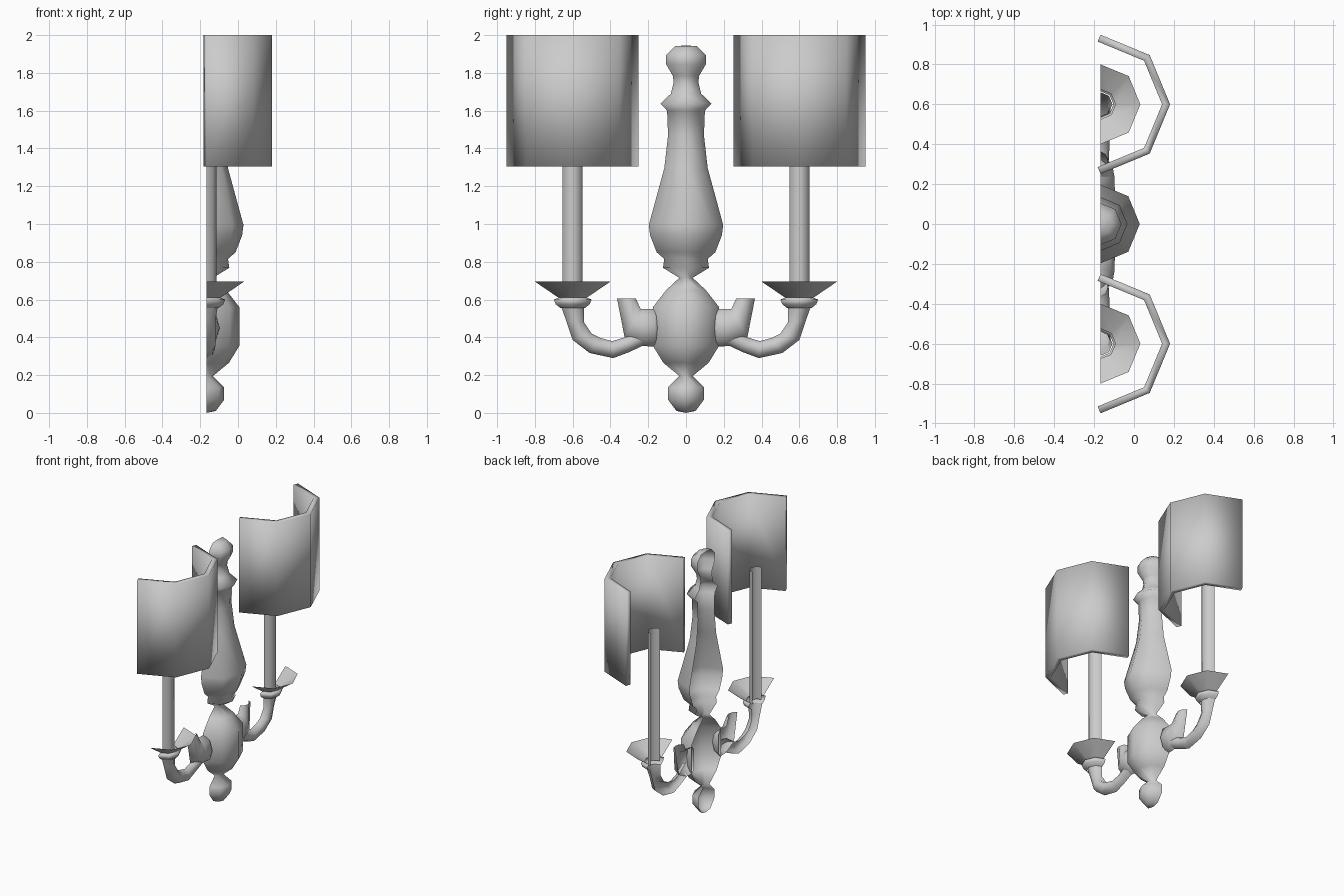
import bpy, bmesh, math
from mathutils import Vector

if "Cube" in bpy.data.objects:
    bpy.data.objects.remove(bpy.data.objects["Cube"])

BACK = -0.168   # flat, open back plane
STEPS = 4       # segments around each half-round part

metal = bpy.data.materials.new("plain grey")
metal.diffuse_color = (0.6, 0.6, 0.6, 1)
metal.use_nodes = True
metal.node_tree.nodes["Principled BSDF"].inputs["Base Color"].default_value = metal.diffuse_color


def half_loft(name, rings, cap=False, depth=1.0):
    """Half-round shell through rings, each given by its two edge points (y, z)."""
    bm = bmesh.new()
    rows = []
    for y1, z1, y2, z2 in rings:
        a, b = Vector((BACK, y1, z1)), Vector((BACK, y2, z2))
        mid, half = (a + b) / 2, (b - a) / 2
        row = []
        for i in range(STEPS + 1):
            t = math.pi * (i / STEPS - 0.5)
            out = Vector((half.length * depth * math.cos(t), 0, 0))
            row.append(bm.verts.new(mid + half * math.sin(t) + out))
        rows.append(row)
    for p, q in zip(rows, rows[1:]):
        for i in range(STEPS):
            bm.faces.new((p[i], p[i + 1], q[i + 1], q[i]))
    if cap:
        bm.faces.new(rows[0])
    bmesh.ops.remove_doubles(bm, verts=bm.verts, dist=0.0005)
    bmesh.ops.recalc_face_normals(bm, faces=bm.faces)
    bm.normal_update()
    # outside of every half shell faces forward in x
    if sum(f.normal.x * f.calc_area() for f in bm.faces) < 0:
        bmesh.ops.reverse_faces(bm, faces=bm.faces)
    me = bpy.data.meshes.new(name)
    bm.to_mesh(me)
    bm.free()
    me.materials.append(metal)
    ob = bpy.data.objects.new(name, me)
    bpy.context.collection.objects.link(ob)
    bpy.ops.object.select_all(action='DESELECT')
    ob.select_set(True)
    bpy.context.view_layer.objects.active = ob
    bpy.ops.object.shade_smooth_by_angle(angle=math.radians(110))
    return ob


def half_turned(name, profile, y=0):
    """Half lathe of (radius, z) points around a vertical axis at y."""
    return half_loft(name, [(y - r, z, y + r, z) for r, z in profile])


# Turned central column in one piece, finial to finial
half_turned("column", [
    (0, 1.945), (.058, 1.942), (.105, 1.895), (.105, 1.845), (.07, 1.785),
    (.065, 1.75), (.08, 1.69), (.135, 1.637), (.1, 1.60), (.095, 1.47),
    (.115, 1.295), (.197, .995), (.19, .94), (.155, .85), (.115, .815),
    (.122, .768), (.035, .715), (.105, .65), (.175, .56), (.175, .355),
    (.12, .265), (.035, .195), (.095, .135), (.095, .07), (.05, .01), (0, 0)])

COLLAR = [(.145, .38, .145, .52), (.165, .35, .165, .55),
          (.235, .355, .235, .55), (.325, .40, .24, .55), (.365, .605, .265, .605)]
ARM = [(.22, .36, .24, .46), (.30, .322, .325, .40), (.385, .29, .39, .38),
       (.51, .317, .455, .397), (.60, .386, .50, .42), (.635, .49, .54, .48),
       (.66, .56, .54, .56)]

for side, s in (("left", -1), ("right", 1)):
    def flip(rings):
        return [(s * a, b, s * c, d) for a, b, c, d in rings]
    y = s * 0.6
    # Collar with upturned open leaf, and curved arm
    half_loft(side + "_collar_leaf", flip(COLLAR), cap=True, depth=0.72)
    half_loft(side + "_arm", flip(ARM))
    # Drip dish and candle tube
    half_turned(side + "_dish", [(.065, .555), (.09, .575), (.1, .6), (.075, .61), (.2, .695)], y)
    half_turned(side + "_candle", [(.053, .59), (.053, 1.58)], y)
    # Faceted half shade with wall thickness
    shade = half_turned(side + "_shade", [(.349, 1.304), (.349, 2.0)], y)
    wall = shade.modifiers.new("wall", 'SOLIDIFY')
    wall.thickness = 0.037
    wall.offset = -1
    wall.use_even_offset = True
